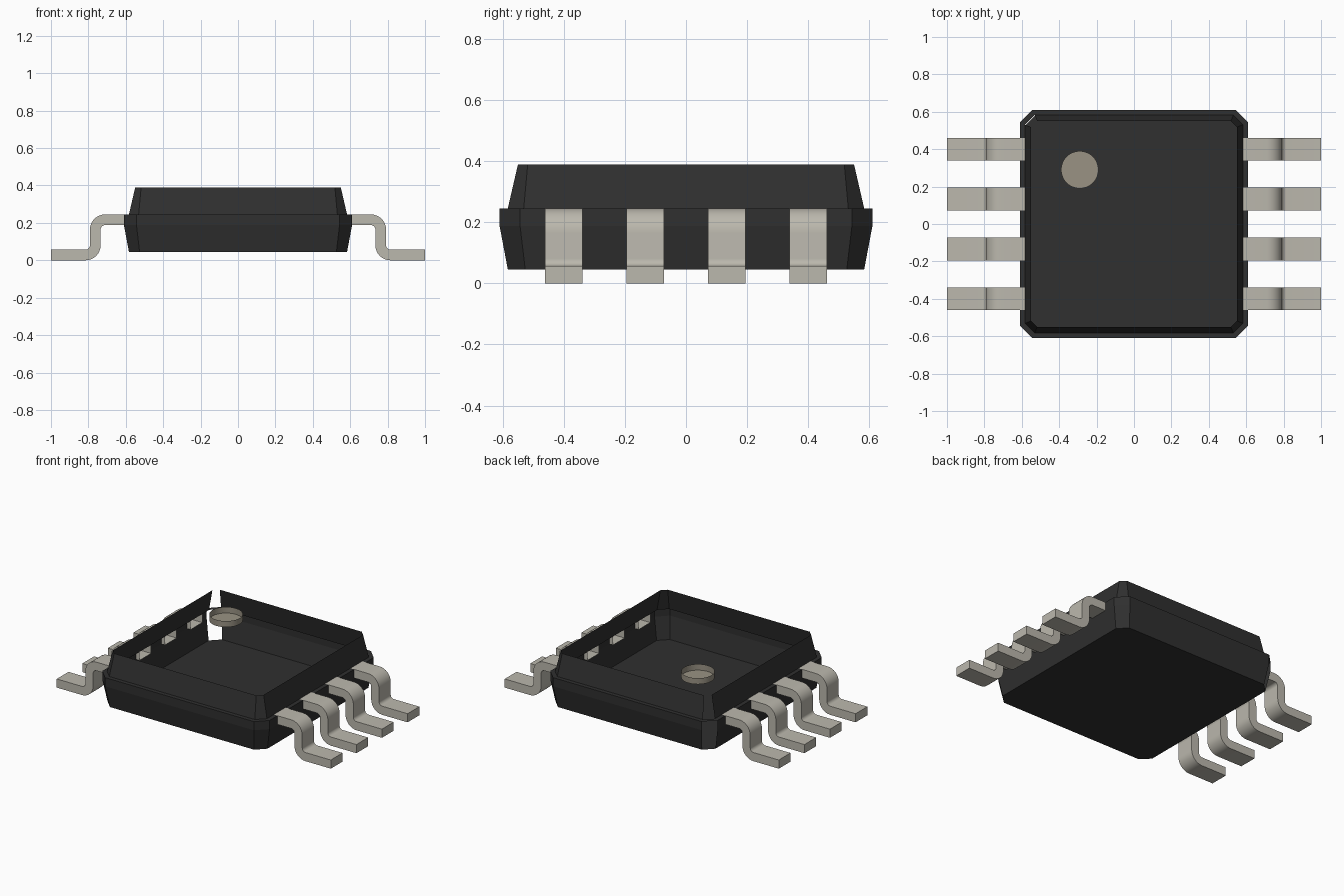
import bpy, bmesh, math

cube = bpy.data.objects.get("Cube")
if cube:
    bpy.data.objects.remove(cube, do_unlink=True)


def material(name, rgb):
    m = bpy.data.materials.new(name)
    m.use_nodes = True
    m.diffuse_color = (*rgb, 1)
    b = m.node_tree.nodes["Principled BSDF"]
    b.inputs["Base Color"].default_value = (*rgb, 1)
    b.inputs["Roughness"].default_value = 0.6
    return m


BLACK = material("black_plastic", (0.029, 0.029, 0.029))
METAL = material("pale_metal", (0.50, 0.48, 0.42))
TAN = material("marker_tan", (0.32, 0.29, 0.23))


def finish(bm, name, mat, smooth=False):
    mesh = bpy.data.meshes.new(name)
    bm.to_mesh(mesh)
    bm.free()
    mesh.materials.append(mat)
    ob = bpy.data.objects.new(name, mesh)
    bpy.context.collection.objects.link(ob)
    if smooth:
        bpy.ops.object.select_all(action='DESELECT')
        ob.select_set(True)
        bpy.context.view_layer.objects.active = ob
        bpy.ops.object.shade_smooth_by_angle(angle=math.radians(35))
    return ob


LEAD_Y = (-0.4, -0.133, 0.133, 0.4)
HALF_W = 0.061
T = 0.0285                      # half of the lead thickness
Z_TOP = 0.245                   # top of the leads and of the body ledge

# Body: open shell of stacked chamfered squares (half size, chamfer, height)
RINGS = [(0.583, 0.057, 0.045), (0.61, 0.067, Z_TOP - 2 * T),
         (0.61, 0.067, Z_TOP), (0.583, 0.052, Z_TOP), (0.55, 0.032, 0.388)]
SLOT_EDGES = [y + s * HALF_W for y in LEAD_Y for s in (-1, 1)]


def ring(bm, h, c, z):
    half = [(h - c, -h), (h, c - h)] + [(h, y) for y in SLOT_EDGES]
    half += [(h, h - c), (h - c, h)]
    pts = half + [(-x, -y) for x, y in half]
    return [bm.verts.new((x, y, z)) for x, y in pts]


bm = bmesh.new()
rings = [ring(bm, *r) for r in RINGS]
n = len(rings[0])
for band in range(4):
    a, b = rings[band], rings[band + 1]
    for k in range(n):
        slot = band in (1, 2) and k % 12 in (2, 4, 6, 8)    # lead openings
        open_corner = k == 12 and band != 2                 # open back corner
        if slot or open_corner:
            continue
        j = (k + 1) % n
        bm.faces.new((a[k], a[j], b[j], b[k]))
bm.faces.new(rings[0][::-1])
finish(bm, "body", BLACK)

# Recessed round marker: floor disc with a low wall, open on top
bm = bmesh.new()
SEG = 40
low, high = [[bm.verts.new((-0.29 + 0.1 * math.cos(2 * math.pi * i / SEG),
                            0.29 + 0.1 * math.sin(2 * math.pi * i / SEG), z))
              for i in range(SEG)] for z in (0.348, 0.388)]
bm.faces.new(low)
for i in range(SEG):
    j = (i + 1) % SEG
    bm.faces.new((low[j], low[i], high[i], high[j]))
finish(bm, "round_marker", TAN, True)

# Lead centreline as (x, z, normal x, normal z): shoulder, two bends, foot
R = 0.052
XV = 0.763                      # middle of the upright part
ZS, ZF = Z_TOP - T, T           # middle of shoulder and foot
path = [(0.583, ZS, 0, 1)]
for i in range(9):
    t = math.radians(90 - 90 * i / 8)
    c, s = math.cos(t), math.sin(t)
    path.append((XV - R + R * c, ZS - R + R * s, c, s))
for i in range(9):
    t = math.radians(180 + 90 * i / 8)
    c, s = math.cos(t), math.sin(t)
    path.append((XV + R + R * c, ZF + R + R * s, -c, -s))
path.append((1.0, ZF, 0, 1))


def lead(name, side, yc):
    bm = bmesh.new()
    loops = []
    for x, z, nx, nz in path:
        loops.append([bm.verts.new((side * (x + o * T * nx), yc + w * HALF_W,
                                    z + o * T * nz))
                      for o, w in ((1, -1), (1, 1), (-1, 1), (-1, -1))])
    for a, b in zip(loops, loops[1:]):
        for k in range(4):
            j = (k + 1) % 4
            bm.faces.new((a[k], b[k], b[j], a[j]))
    bm.faces.new(loops[-1])     # outer end; the inner end stays open
    if side < 0:
        bmesh.ops.reverse_faces(bm, faces=bm.faces[:])
    bmesh.ops.recalc_face_normals(bm, faces=bm.faces[:])
    finish(bm, name, METAL, True)


for side, label in ((1, "left"), (-1, "right")):
    for i, y in enumerate(LEAD_Y):
        lead(f"{label}_lead_{i + 1}", side, y)
